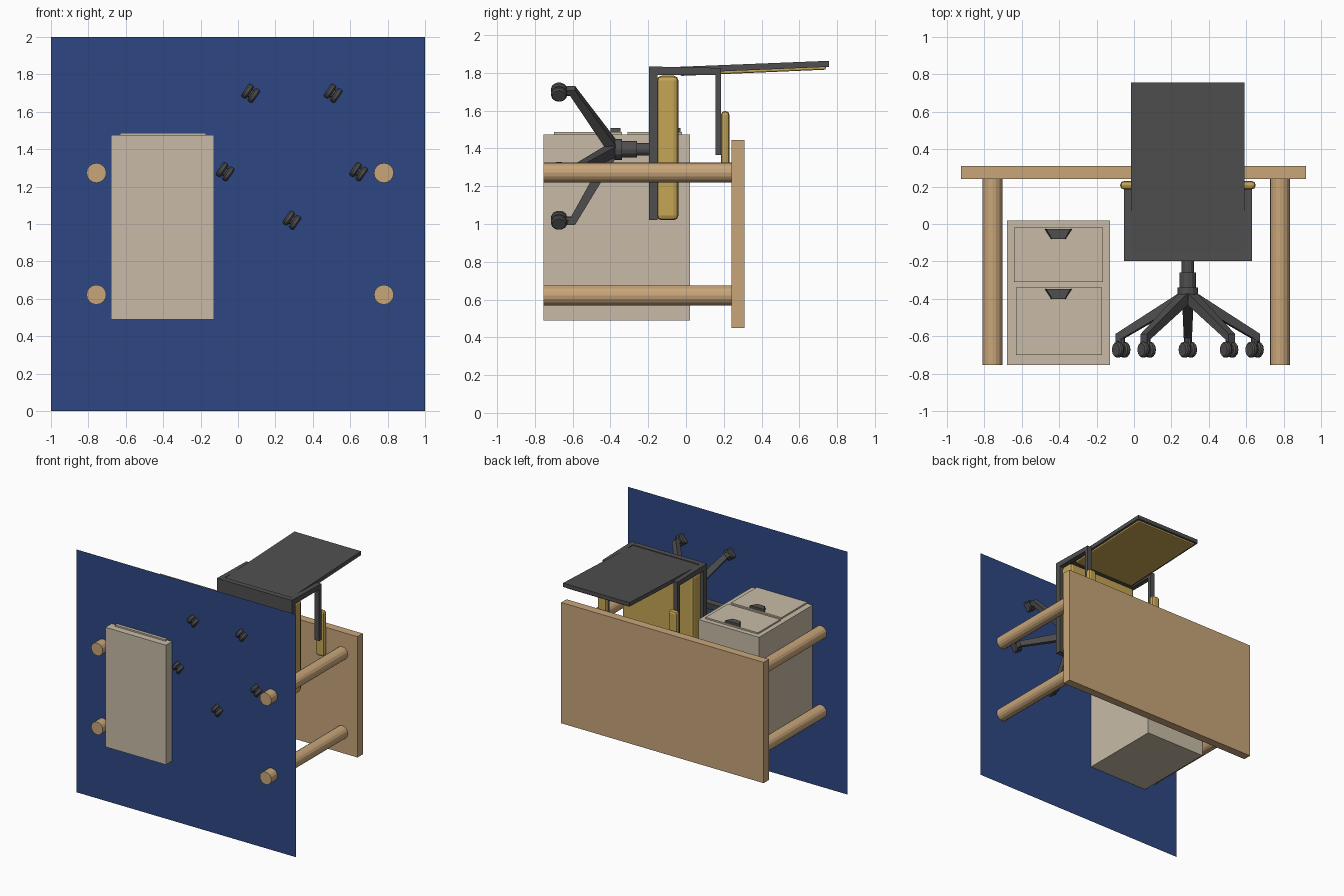
import bpy, bmesh, math
from mathutils import Vector, Matrix

if "Cube" in bpy.data.objects:
    bpy.data.objects.remove(bpy.data.objects["Cube"])


def material(name, rgb):
    m = bpy.data.materials.new(name)
    m.diffuse_color = (*rgb, 1)
    m.use_nodes = True
    m.node_tree.nodes["Principled BSDF"].inputs["Base Color"].default_value = m.diffuse_color
    return m


BLUE = material("blue floor", (0.027, 0.062, 0.225))
WOOD = material("tan wood", (0.58, 0.38, 0.195))
CREAM = material("cream cabinet", (0.58, 0.50, 0.385))
YELLOW = material("mustard fabric", (0.56, 0.38, 0.09))
DARK = material("dark grey plastic", (0.078, 0.078, 0.08))


def finish(name, bm, mat, bevel=0, segments=2):
    bmesh.ops.recalc_face_normals(bm, faces=bm.faces)
    me = bpy.data.meshes.new(name)
    bm.to_mesh(me)
    bm.free()
    me.materials.append(mat)
    ob = bpy.data.objects.new(name, me)
    bpy.context.collection.objects.link(ob)
    if bevel:
        mod = ob.modifiers.new("bevel", "BEVEL")
        mod.width, mod.segments = bevel, segments
    return ob


def box(name, x, y, z, mat, bevel=0, segments=2):
    bm = bmesh.new()
    bmesh.ops.create_cube(bm, size=1)
    for v in bm.verts:
        v.co = Vector([(a + b) / 2 + c * (b - a) for (a, b), c in zip((x, y, z), v.co)])
    return finish(name, bm, mat, bevel, segments)


def side_prism(name, profile, x0, x1, mat, bevel=0):
    """Extrude a (y, z) outline along x."""
    bm = bmesh.new()
    face = bm.faces.new([bm.verts.new((x0, y, z)) for y, z in profile])
    ext = bmesh.ops.extrude_face_region(bm, geom=[face])
    new = [g for g in ext["geom"] if isinstance(g, bmesh.types.BMVert)]
    bmesh.ops.translate(bm, verts=new, vec=(x1 - x0, 0, 0))
    return finish(name, bm, mat, bevel)


def rod(name, a, b, r, mat, sides=12, r2=None, bevel=0):
    a, b = Vector(a), Vector(b)
    bm = bmesh.new()
    bmesh.ops.create_cone(bm, cap_ends=True, segments=sides, radius1=r,
                          radius2=r if r2 is None else r2, depth=(b - a).length)
    rot = (b - a).to_track_quat("Z", "Y").to_matrix().to_4x4()
    bm.transform(Matrix.Translation((a + b) / 2) @ rot)
    return finish(name, bm, mat, bevel, 1)


def bar(name, a, b, w0, w1, h0, h1, mat):
    """Tapered bar from a to b; w is the sideways width, h the height in y."""
    a, b = Vector(a), Vector(b)
    side = (b - a).cross(Vector((0, 1, 0))).normalized()
    up = Vector((0, 1, 0))
    bm = bmesh.new()
    rings = [[bm.verts.new(p + side * w * s / 2 + up * h * t / 2)
              for s, t in ((-1, -1), (1, -1), (1, 1), (-1, 1))]
             for p, w, h in ((a, w0, h0), (b, w1, h1))]
    for i in range(4):
        j = (i + 1) % 4
        bm.faces.new((rings[0][i], rings[0][j], rings[1][j], rings[1][i]))
    for r in rings:
        bm.faces.new(r)
    return finish(name, bm, mat)


# Floor sheet
bm = bmesh.new()
FLOOR = -0.675
bm.faces.new([bm.verts.new(p) for p in
              ((-1, FLOOR, 0), (1, FLOOR, 0), (1, FLOOR, 2), (-1, FLOOR, 2))])
me = finish("floor", bm, BLUE)

# Desk
box("desk_top", (-0.925, 0.92), (0.241, 0.31), (0.45, 1.445), WOOD)
for x in (-0.757, 0.78):
    for z in (0.622, 1.273):
        rod("desk_leg", (x, -0.755, z), (x, 0.245, z), 0.053, WOOD, 16)

# Drawer cabinet
box("cabinet", (-0.68, -0.128), (-0.755, 0.02), (0.49, 1.475), CREAM)
for x0, x1, y0, y1 in ((-0.642, -0.165, -0.31, -0.02), (-0.632, -0.172, -0.70, -0.34)):
    box("drawer_front", (x0, x1), (y0, y1), (1.47, 1.487), CREAM)
    # Trapezoid handle just under the top of the drawer
    bm = bmesh.new()
    top = y1 - 0.008
    rings = [[bm.verts.new((-0.404 + sx * k, y, z)) for sx, y in
              ((-0.075, top), (-0.04, top - 0.053), (0.04, top - 0.053), (0.075, top))]
             for z, k in ((1.48, 1), (1.507, 0.85))]
    for i in range(4):
        j = (i + 1) % 4
        bm.faces.new((rings[0][i], rings[0][j], rings[1][j], rings[1][i]))
    for r in rings:
        bm.faces.new(r)
    finish("drawer_handle", bm, DARK)

# Chair seat
CX, CZ = 0.288, 1.395
box("seat_base", (CX - 0.342, CX + 0.342), (-0.197, -0.152), (1.02, 1.833), DARK)
box("seat_cushion", (CX - 0.325, CX + 0.325), (-0.155, -0.04), (1.02, 1.785), YELLOW, 0.025)

# Chair back, slightly tilted, with a thin pad on the desk side
side_prism("chair_back", [(-0.19, 1.826), (0.757, 1.864), (0.757, 1.832), (-0.19, 1.792)],
           CX - 0.303, CX + 0.303, DARK)
side_prism("back_pad", [(-0.03, 1.81), (0.74, 1.842), (0.74, 1.817), (-0.03, 1.784)],
           CX - 0.285, CX + 0.285, YELLOW, 0.008)

# Armrests
for s in (-1, 1):
    side_prism("arm_frame", [(-0.195, 1.788), (-0.195, 1.834), (0.185, 1.826), (0.185, 1.365),
                             (0.155, 1.365), (0.155, 1.788)],
               CX + s * 0.302, CX + s * 0.342, DARK)
    box("arm_pad", sorted((CX + s * 0.285, CX + s * 0.362)), (0.185, 0.23), (1.22, 1.598),
        YELLOW, 0.02)

# Column and hub
for y0, y1, r in ((-0.265, -0.19, 0.033), (-0.345, -0.26, 0.044), (-0.40, -0.34, 0.055)):
    rod("chair_column", (CX, y0, CZ), (CX, y1, CZ), r, DARK, 12)

# Five-armed base with twin-wheel casters
axis = Vector((0.82, 0, -0.57)).normalized()
for k in range(5):
    a = math.radians(-90 + 72 * k)
    d = Vector((math.cos(a), 0, math.sin(a)))
    c = Vector((CX, 0, CZ))
    start = c + d * 0.03 + Vector((0, -0.395, 0))
    end = c + d * 0.40 + Vector((0, -0.61, 0))
    bar("base_arm", start, end, 0.06, 0.042, 0.065, 0.045, DARK)
    w = c + d * 0.375
    rod("caster_post", w + Vector((0, -0.67, 0)) , w + Vector((0, -0.60, 0)), 0.02, DARK, 8)
    hub = w + Vector((0, -0.672, 0))
    for s in (-1, 1):
        rod("caster_wheel", hub + axis * s * 0.005, hub + axis * s * 0.036, 0.044, DARK, 10,
            bevel=0.008)
    rod("caster_axle", hub - axis * 0.02, hub + axis * 0.02, 0.025, DARK, 8)
